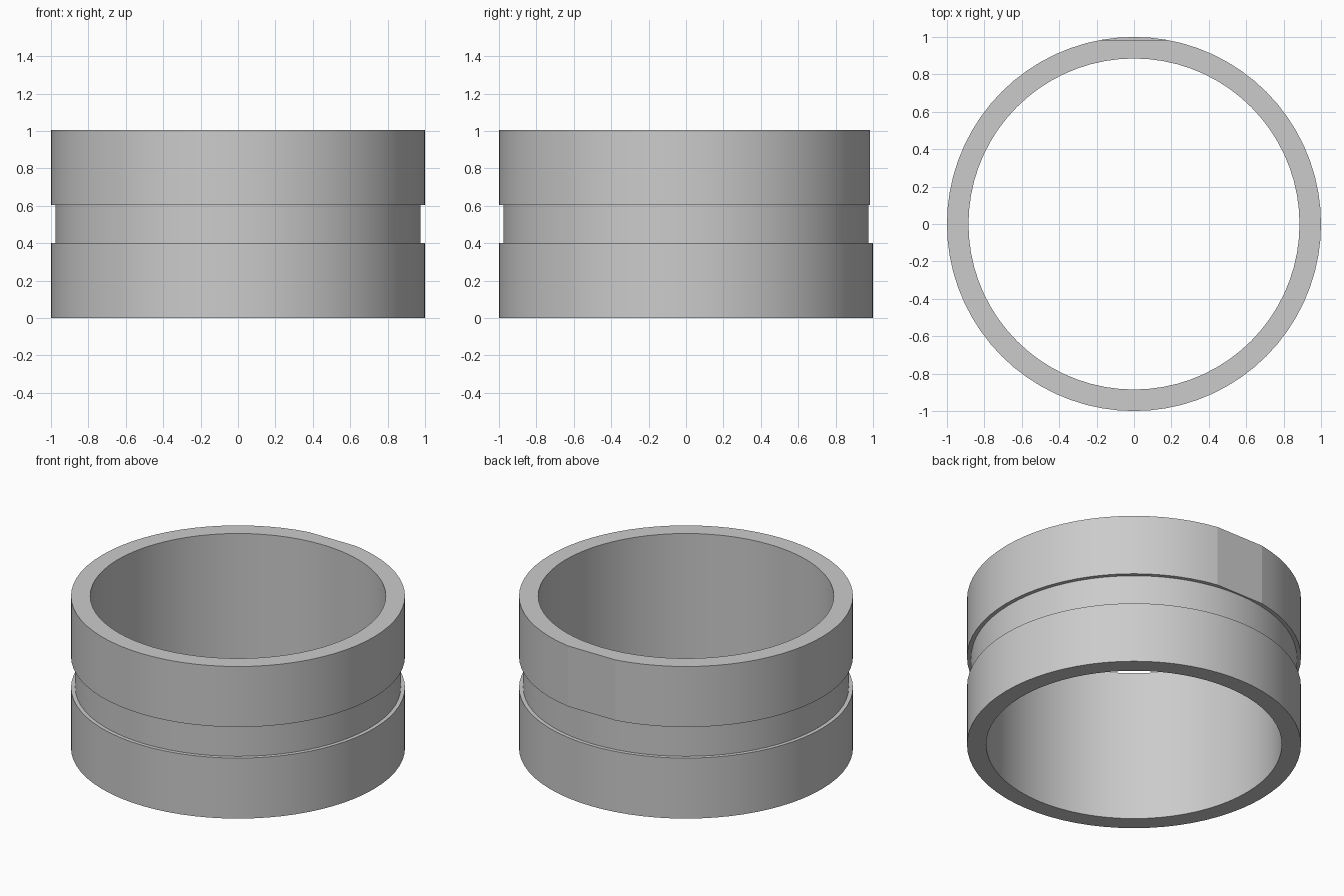
import bpy, bmesh, math

cube = bpy.data.objects.get("Cube")
if cube:
    bpy.data.objects.remove(cube, do_unlink=True)

OUTER, INNER, GROOVE = 1.0, 0.885, 0.975
SEGMENTS = 72
FLAT_Y = math.cos(math.radians(10))

grey = bpy.data.materials.new("plain grey")
grey.use_nodes = True
colour = (0.6, 0.6, 0.6, 1)
grey.diffuse_color = colour
grey.node_tree.nodes["Principled BSDF"].inputs["Base Color"].default_value = colour

# Closed wall section (radius, height), turned around z
section = [(INNER, 0), (OUTER, 0), (OUTER, 0.4), (GROOVE, 0.4),
           (GROOVE, 0.605), (OUTER, 0.605), (OUTER, 1.005), (INNER, 1.005)]
bm = bmesh.new()
rings = []
for i in range(SEGMENTS):
    a = math.tau * i / SEGMENTS
    rings.append([bm.verts.new((r * math.cos(a), r * math.sin(a), z)) for r, z in section])
for i, ring in enumerate(rings):
    following = rings[(i + 1) % SEGMENTS]
    for j in range(len(section)):
        k = (j + 1) % len(section)
        bm.faces.new((ring[j], following[j], following[k], ring[k]))

# Flat on the back of the upper band
for v in bm.verts:
    if v.co.z > 0.6 and v.co.y > FLAT_Y:
        v.co.y = FLAT_Y
bmesh.ops.recalc_face_normals(bm, faces=bm.faces)

mesh = bpy.data.meshes.new("grooved_ring")
bm.to_mesh(mesh)
bm.free()
mesh.materials.append(grey)
ring_object = bpy.data.objects.new("grooved_ring", mesh)
bpy.context.collection.objects.link(ring_object)

bpy.ops.object.select_all(action="DESELECT")
ring_object.select_set(True)
bpy.context.view_layer.objects.active = ring_object
bpy.ops.object.shade_smooth_by_angle(angle=math.radians(7))
